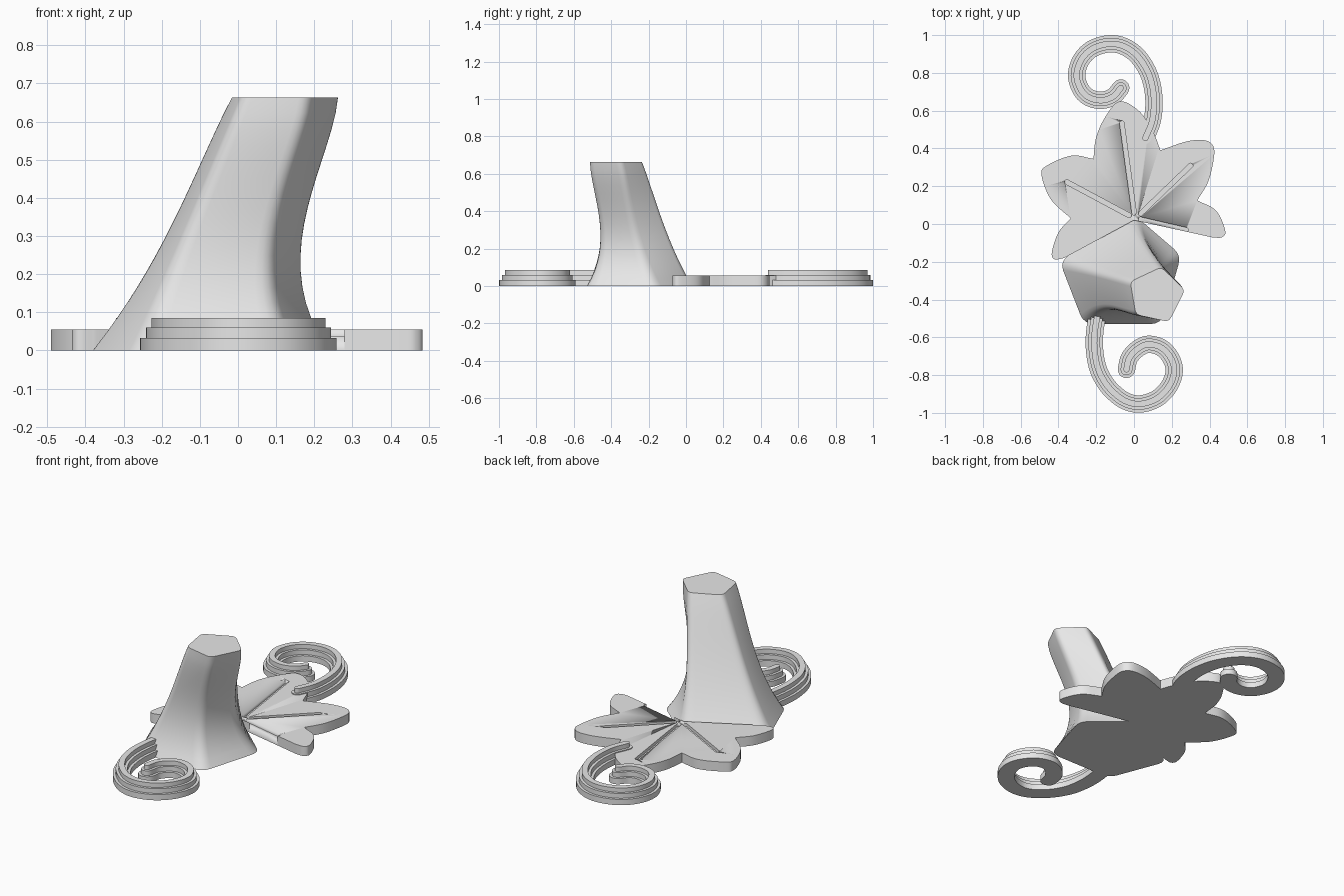
import bpy, bmesh, math
from mathutils import Vector

if "Cube" in bpy.data.objects:
    bpy.data.objects.remove(bpy.data.objects["Cube"])

grey = bpy.data.materials.new("plain_grey")
grey.diffuse_color = (0.8, 0.8, 0.8, 1)
grey.use_nodes = True
grey.node_tree.nodes["Principled BSDF"].inputs["Base Color"].default_value = grey.diffuse_color


def spline(pts, n=6):
    """Catmull-Rom curve through 2D points, clamped at both ends."""
    p = [Vector(q) for q in pts]
    p = [2 * p[0] - p[1]] + p + [2 * p[-1] - p[-2]]
    out = []
    for i in range(1, len(p) - 2):
        a, b, c, d = p[i - 1:i + 3]
        for k in range(n):
            t = k / n
            out.append(0.5 * (2 * b + (c - a) * t + (2 * a - 5 * b + 4 * c - d) * t * t
                              + (3 * b - a - 3 * c + d) * t ** 3))
    return out + [p[-2]]


def ribbon(path, r, cap=8):
    """Outline of a round-ended band of half width r along a path."""
    tan = [(path[min(i + 1, len(path) - 1)] - path[max(i - 1, 0)]).normalized()
           for i in range(len(path))]
    nor = [Vector((-t.y, t.x)) for t in tan]
    right = [p - n * r for p, n in zip(path, nor)]
    left = [p + n * r for p, n in zip(path, nor)]

    def arc(c, t, n):
        return [c + r * (-n * math.cos(a) + t * math.sin(a))
                for a in (math.pi * k / cap for k in range(1, cap))]
    return (right + arc(path[-1], tan[-1], nor[-1]) + left[::-1]
            + arc(path[0], -tan[0], -nor[0]))


def loft(name, stacks, angle=30):
    """Each stack is a list of (outline, z) rings, skinned and capped."""
    bm = bmesh.new()
    for rings in stacks:
        vs = [[bm.verts.new((p[0], p[1], z)) for p in ring] for ring, z in rings]
        for lo, hi in zip(vs, vs[1:]):
            for i in range(len(lo)):
                j = (i + 1) % len(lo)
                bm.faces.new((lo[i], lo[j], hi[j], hi[i]))
        bm.faces.new(vs[0][::-1])
        bm.faces.new(vs[-1])
    bmesh.ops.recalc_face_normals(bm, faces=bm.faces)
    me = bpy.data.meshes.new(name)
    bm.to_mesh(me)
    bm.free()
    me.materials.append(grey)
    ob = bpy.data.objects.new(name, me)
    bpy.context.collection.objects.link(ob)
    bpy.ops.object.select_all(action='DESELECT')
    bpy.context.view_layer.objects.active = ob
    ob.select_set(True)
    bpy.ops.object.shade_smooth_by_angle(angle=math.radians(angle))
    return ob


# Leaf: five lobes meeting at sharp notches
lobes = [
    [(0.0, 0.02), (0.42, -0.072)],
    [(0.42, -0.072), (0.465, -0.07), (0.483, -0.035), (0.435, 0.07), (0.335, 0.125)],
    [(0.335, 0.125), (0.395, 0.23), (0.425, 0.37), (0.41, 0.425), (0.36, 0.445),
     (0.27, 0.435), (0.14, 0.39)],
    [(0.14, 0.39), (0.10, 0.49), (0.03, 0.595), (-0.075, 0.65), (-0.15, 0.57),
     (-0.2, 0.46), (-0.215, 0.345)],
    [(-0.215, 0.345), (-0.33, 0.362), (-0.46, 0.31), (-0.49, 0.26), (-0.44, 0.13), (-0.335, 0.03)],
    [(-0.335, 0.03), (-0.4, -0.045), (-0.435, -0.15), (-0.42, -0.187), (-0.37, -0.18)],
]
outline = [p for lobe in lobes for p in spline(lobe)[:-1]] + [Vector((-0.37, -0.18))]
leaf = loft("leaf", [[(outline, 0), (outline, 0.055)]])

# Vein grooves cut into the top of the leaf
veins = [((0.0, 0.06), (-0.065, 0.535)), ((0.035, 0.055), (0.3, 0.31)),
         ((-0.025, 0.045), (-0.355, 0.222)), ((0.035, 0.025), (0.275, -0.03))]
cuts = [ribbon([Vector(a), Vector(b)], 0.012) for a, b in veins]
cutter = loft("vein_cutter", [[(c, 0.037), (c, 0.1)] for c in cuts])
cutter.hide_render = True
cutter.hide_set(True)
mod = leaf.modifiers.new("veins", 'BOOLEAN')
mod.operation, mod.solver, mod.object = 'DIFFERENCE', 'EXACT', cutter


# Curled tendrils with three stepped tiers
def tendril(name, pts):
    path = spline(pts, 5)
    lo, mid, hi = (ribbon(path, r) for r in (0.046, 0.031, 0.016))
    loft(name, [[(lo, 0), (lo, 0.033), (mid, 0.033), (mid, 0.06), (hi, 0.06), (hi, 0.085)]])


tendril("back_tendril", [
    (0.06, 0.455), (0.097, 0.55), (0.105, 0.67), (0.08, 0.79), (0.018, 0.89),
    (-0.06, 0.943), (-0.14, 0.953), (-0.225, 0.925), (-0.282, 0.865), (-0.304, 0.785),
    (-0.28, 0.71), (-0.235, 0.668), (-0.17, 0.655), (-0.11, 0.675), (-0.07, 0.72)])
tendril("front_tendril", [
    (-0.18, -0.42), (-0.205, -0.55), (-0.21, -0.65), (-0.195, -0.75), (-0.165, -0.82),
    (-0.12, -0.88), (-0.05, -0.935), (0.03, -0.953), (0.12, -0.925), (0.185, -0.86),
    (0.213, -0.78), (0.195, -0.71), (0.145, -0.655), (0.075, -0.637), (0.018, -0.662),
    (-0.025, -0.71), (-0.04, -0.77)])

# Stem: leaning five-sided trunk; corners as base, top and inward bow
corners = [((0.0, 0.05), (0.145, -0.228), (0.0, -0.02)),
           ((-0.395, -0.195), (-0.02, -0.305), (0.03, -0.01)),
           ((-0.265, -0.53), (0.01, -0.48), (0.0, 0.055)),
           ((0.145, -0.53), (0.185, -0.518), (-0.075, 0.067)),
           ((0.25, -0.165), (0.27, -0.35), (-0.085, -0.03))]


def stem_ring(t):
    bow = 5.85 * t * (1 - t) ** 1.65
    c = [Vector(a).lerp(Vector(b), t) + Vector(w) * bow for a, b, w in corners]
    ring = []
    for i, p in enumerate(c):
        a, b = p.lerp(c[i - 1], 0.15), p.lerp(c[(i + 1) % 5], 0.15)
        ring += [a.lerp(p, s).lerp(p.lerp(b, s), s) for s in (0, 0.25, 0.5, 0.75, 1)]
    return ring


height, levels = 0.663, 16
loft("stem", [[(stem_ring(k / levels), height * k / levels) for k in range(levels + 1)]], 40)
